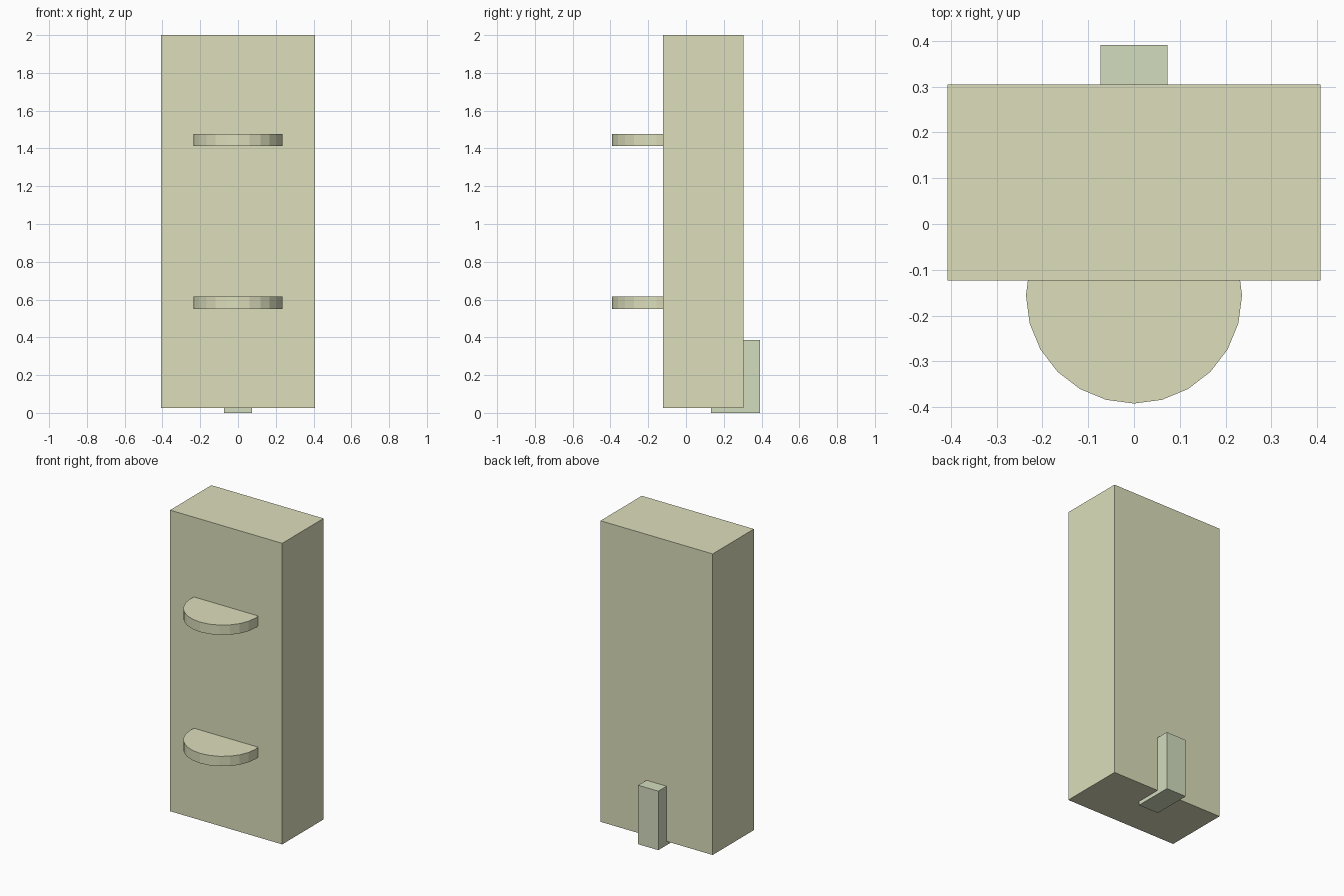
import bpy

if "Cube" in bpy.data.objects:
    bpy.data.objects.remove(bpy.data.objects["Cube"])


def material(name, rgb):
    mat = bpy.data.materials.new(name)
    mat.diffuse_color = (*rgb, 1.0)
    mat.use_nodes = True
    mat.node_tree.nodes["Principled BSDF"].inputs["Base Color"].default_value = mat.diffuse_color
    return mat


def box(name, low, high, mat):
    centre = [(a + b) / 2 for a, b in zip(low, high)]
    bpy.ops.mesh.primitive_cube_add(size=1, location=centre)
    obj = bpy.context.object
    obj.name = name
    obj.scale = [b - a for a, b in zip(low, high)]
    bpy.ops.object.transform_apply(location=False, rotation=False, scale=True)
    obj.data.materials.append(mat)
    return obj


def round_shelf(name, z_low, z_high, mat):
    # 24-sided disc whose rear part is sunk into the body
    bpy.ops.mesh.primitive_cylinder_add(
        vertices=24, radius=0.236, depth=z_high - z_low,
        location=(0, -0.156, (z_low + z_high) / 2))
    obj = bpy.context.object
    obj.name = name
    obj.data.materials.append(mat)
    return obj


cream = material("cream", (0.716, 0.73, 0.497))
pale_green = material("pale_green", (0.651, 0.716, 0.515))

# Tall main block
box("body", (-0.407, -0.123, 0.025), (0.407, 0.305, 2.0), cream)

# Two half-round shelves on the front
for name, low, high in (("lower_shelf", 0.551, 0.616), ("upper_shelf", 1.412, 1.477)):
    round_shelf(name, low, high, cream)

# Rear foot, embedded in the body and showing behind and below it
box("rear_foot", (-0.073, 0.133, 0.0), (0.073, 0.391, 0.387), pale_green)
